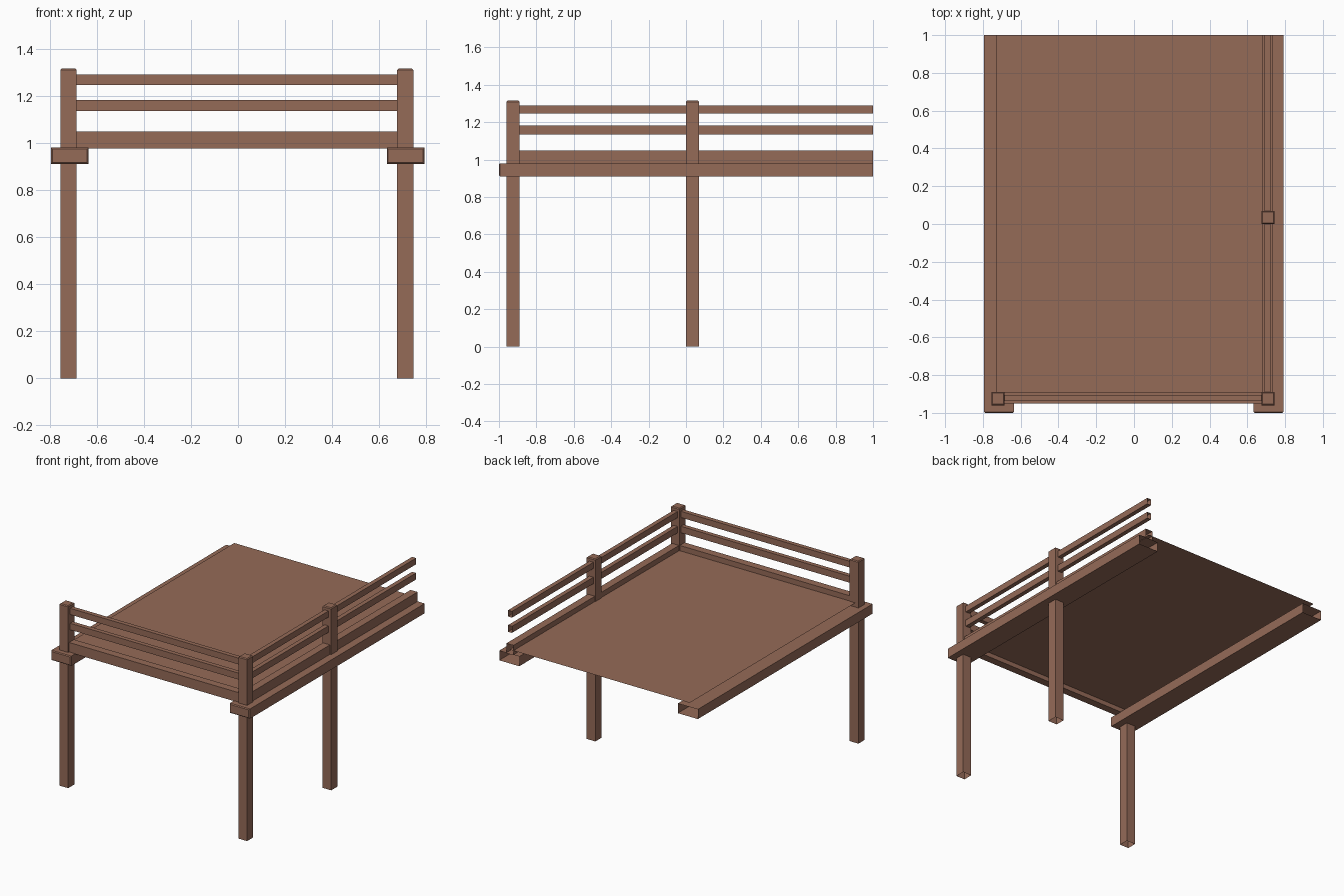
import bpy, bmesh
from mathutils import Vector

if "Cube" in bpy.data.objects:
    bpy.data.objects.remove(bpy.data.objects["Cube"])

wood = bpy.data.materials.new("brown_wood")
wood.diffuse_color = (0.30, 0.145, 0.097, 1)
wood.use_nodes = True
wood.node_tree.nodes["Principled BSDF"].inputs["Base Color"].default_value = wood.diffuse_color


def box(name, lo, hi, open_dirs=(), bevel_dir=None, bevel=0.006):
    """Box from corner lo to hi; faces along open_dirs are removed,
    edges around the bevel_dir end are softened."""
    bm = bmesh.new()
    bmesh.ops.create_cube(bm, size=1)
    lo, hi = Vector(lo), Vector(hi)
    for v in bm.verts:
        v.co = Vector([lo[i] + (v.co[i] + 0.5) * (hi[i] - lo[i]) for i in range(3)])
    bm.normal_update()
    gone = [f for f in bm.faces if any(f.normal.dot(Vector(d)) > 0.9 for d in open_dirs)]
    bmesh.ops.delete(bm, geom=gone, context='FACES_ONLY')
    if bevel_dir:
        cap = [f for f in bm.faces if f.normal.dot(Vector(bevel_dir)) > 0.9]
        bmesh.ops.bevel(bm, geom=list(cap[0].edges), offset=bevel, segments=1,
                        affect='EDGES', profile=0.5)
    me = bpy.data.meshes.new(name)
    bm.to_mesh(me)
    bm.free()
    me.materials.append(wood)
    ob = bpy.data.objects.new(name, me)
    bpy.context.collection.objects.link(ob)
    return ob


UP, DOWN = (0, 0, 1), (0, 0, -1)
FRONT, BACK = (0, -1, 0), (0, 1, 0)
LEFT, RIGHT = (-1, 0, 0), (1, 0, 0)

# Posts: legs below the beams, capped rail posts above
for name, x, y in (("front_left", -0.72, -0.925),
                   ("front_right", 0.71, -0.925),
                   ("middle_right", 0.71, 0.035)):
    r = 0.035
    box(name + "_leg", (x - r, y - r, 0), (x + r, y + r, 0.92), (UP, DOWN))
    box(name + "_rail_post", (x - r, y - r, 0.97), (x + r, y + r, 1.315), (DOWN,), UP)

# Side beams, open at the back where the deck continues
box("left_beam", (-0.795, -1, 0.91), (-0.635, 1, 0.98), (BACK,), FRONT)
box("right_beam", (0.632, -1, 0.91), (0.792, 1, 0.98), (BACK,), FRONT)

# Thin deck surface
box("deck", (-0.73, -0.925, 1.009), (0.71, 1, 1.01), (FRONT, BACK, LEFT, RIGHT, DOWN))

# Rails: kick board plus two slim bars (bottom, top, half depth)
for name, z0, z1, h in (("kick_board", 0.977, 1.048, 0.028),
                        ("lower_bar", 1.135, 1.182, 0.016),
                        ("upper_bar", 1.245, 1.29, 0.016)):
    box("front_" + name, (-0.686, -0.921 - h, z0), (0.676, -0.921 + h, z1), (LEFT, RIGHT))
    for part, y0, y1 in (("front", -0.891, 0.001), ("back", 0.069, 1)):
        box("right_" + part + "_" + name, (0.707 - h, y0, z0), (0.707 + h, y1, z1),
            (FRONT, BACK))
